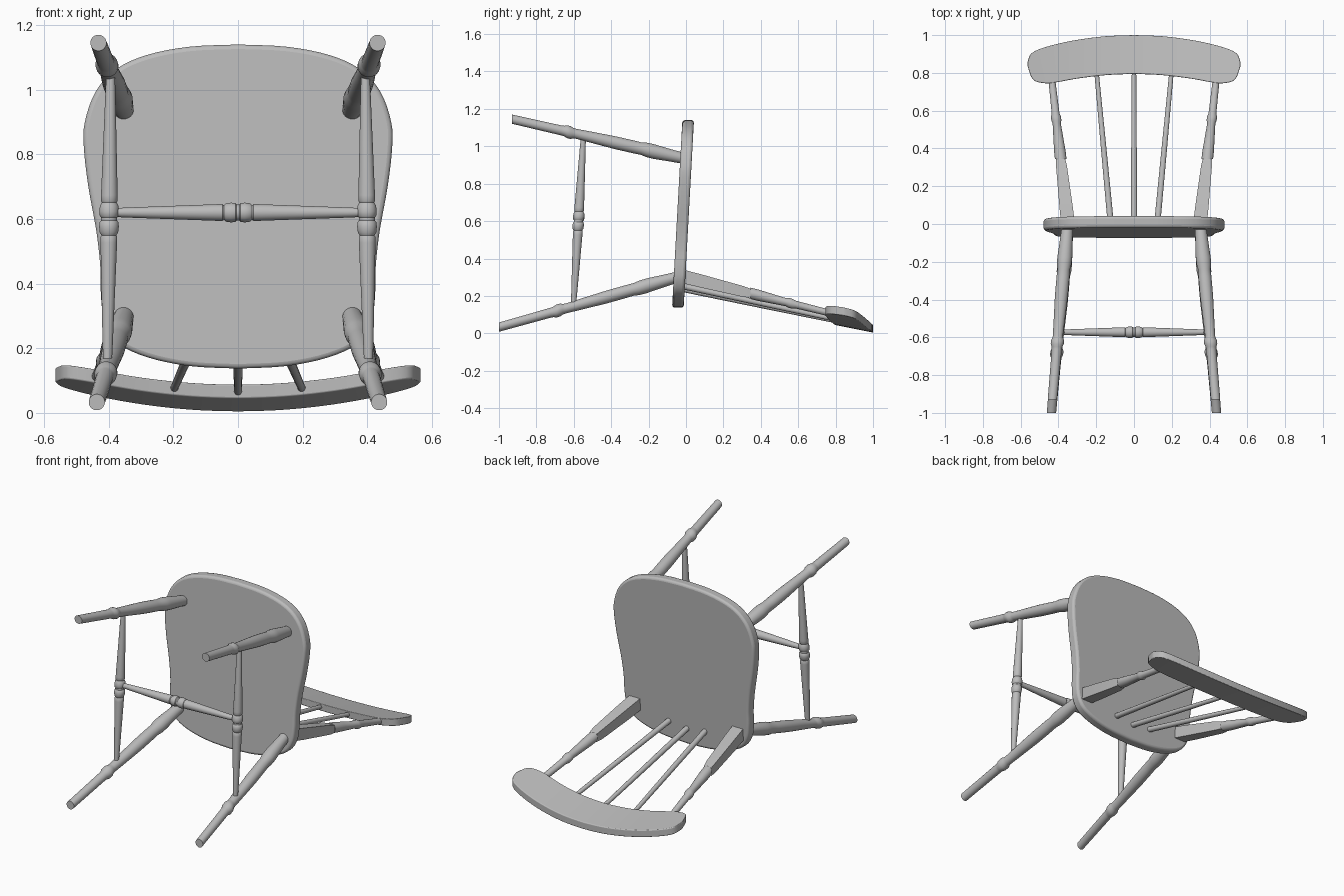
import bpy, bmesh, math
from mathutils import Vector

cube = bpy.data.objects.get("Cube")
if cube:
    bpy.data.objects.remove(cube, do_unlink=True)

grey = bpy.data.materials.new("plain grey")
grey.use_nodes = True
colour = (0.5, 0.5, 0.5, 1)
grey.diffuse_color = colour
grey.node_tree.nodes["Principled BSDF"].inputs["Base Color"].default_value = colour


def finish(name, bm, bevel=0):
    bmesh.ops.recalc_face_normals(bm, faces=bm.faces)
    mesh = bpy.data.meshes.new(name)
    bm.to_mesh(mesh)
    bm.free()
    mesh.materials.append(grey)
    obj = bpy.data.objects.new(name, mesh)
    bpy.context.collection.objects.link(obj)
    bpy.ops.object.select_all(action='DESELECT')
    obj.select_set(True)
    bpy.context.view_layer.objects.active = obj
    if bevel:
        mod = obj.modifiers.new("soft edge", 'BEVEL')
        mod.width, mod.segments, mod.limit_method = bevel, 3, 'ANGLE'
        mod.angle_limit = math.radians(40)
    bpy.ops.object.shade_smooth_by_angle(angle=math.radians(35))
    return obj


def turned(name, start, end, profile, sides=20):
    """Loft rings of (fraction, radius), cut square to the main axis."""
    start, end = Vector(start), Vector(end)
    along = end - start
    main = max(range(3), key=lambda i: abs(along[i]))
    u, v = [i for i in range(3) if i != main]
    bm = bmesh.new()
    rings = []
    for t, radius in profile:
        ring = []
        for k in range(sides):
            a = math.tau * (k + 0.5) / sides
            p = start + along * t
            p[u] += radius * math.cos(a)
            p[v] += radius * math.sin(a)
            ring.append(bm.verts.new(p))
        rings.append(ring)
    for a, b in zip(rings, rings[1:]):
        for k in range(sides):
            j = (k + 1) % sides
            bm.faces.new((a[k], a[j], b[j], b[k]))
    bm.faces.new(rings[0])
    bm.faces.new(rings[-1])
    return finish(name, bm)


def spline(points, steps=4):
    """Catmull-Rom curve through the points."""
    pts = [Vector(p) for p in points]
    pts = [2 * pts[0] - pts[1]] + pts + [2 * pts[-1] - pts[-2]]
    out = []
    for a, b, c, d in zip(pts, pts[1:], pts[2:], pts[3:]):
        for s in range(steps):
            t = s / steps
            out.append(0.5 * (2 * b + (c - a) * t + (2 * a - 5 * b + 4 * c - d) * t * t
                              + (3 * b - a - 3 * c + d) * t ** 3))
    return out + [pts[-2]]


# Seat: waisted outline, mirrored, thickened and slightly tilted
half = spline([(0, 1.14), (0.15, 1.133), (0.28, 1.108), (0.375, 1.065), (0.44, 0.995),
               (0.474, 0.9), (0.477, 0.82), (0.463, 0.7), (0.438, 0.56), (0.426, 0.45),
               (0.424, 0.36), (0.412, 0.28), (0.37, 0.215), (0.28, 0.172),
               (0.15, 0.145), (0, 0.137)])
outline = half + [Vector((-p.x, p.y)) for p in half[-2:0:-1]]
bm = bmesh.new()
under = [bm.verts.new((p.x, -0.082 + 0.055 * p.y, p.y)) for p in outline]
face = bm.faces.new(under)
lifted = bmesh.ops.extrude_face_region(bm, geom=[face])["geom"]
bmesh.ops.translate(bm, vec=(0, 0.062, 0),
                    verts=[g for g in lifted if isinstance(g, bmesh.types.BMVert)])
finish("seat", bm, 0.014)

# Crest rail: bowed board with rounded ends
upper = spline([(0, 1.0), (0.15, 0.994), (0.3, 0.975), (0.42, 0.95), (0.51, 0.922),
                (0.55, 0.895), (0.565, 0.85)])
lower = spline([(0, 0.795), (0.15, 0.788), (0.3, 0.77), (0.4, 0.752), (0.47, 0.745),
                (0.535, 0.765), (0.565, 0.84)])
bm = bmesh.new()
columns = []
pairs = list(zip(upper, lower))
mirrored = [(Vector((-a.x, a.y)), Vector((-b.x, b.y))) for a, b in pairs[:0:-1]]
for top, low in mirrored + pairs:
    section = []
    for p, depth in ((low, 0), (top, 0), (top, 0.043), (low, 0.043)):
        z = 0.045 - 0.2 * (p.y - 0.795) + 0.19 * p.x ** 2 + depth
        section.append(bm.verts.new((p.x, p.y, z)))
    columns.append(section)
for a, b in zip(columns, columns[1:]):
    for k in range(4):
        j = (k + 1) % 4
        bm.faces.new((a[k], a[j], b[j], b[k]))
bm.faces.new(columns[0])
bm.faces.new(columns[-1])
finish("crest_rail", bm, 0.01)

# Turning profiles: fraction along the part, radius
leg = [(0, 0.03), (0.08, 0.034), (0.18, 0.04), (0.22, 0.039), (0.25, 0.034), (0.29, 0.035),
       (0.4, 0.035), (0.52, 0.031), (0.63, 0.027), (0.645, 0.029), (0.66, 0.035),
       (0.68, 0.035), (0.695, 0.029), (0.71, 0.027), (1, 0.025)]
ends = [(0, 0.013), (0.08, 0.016), (0.25, 0.021), (0.42, 0.026), (0.44, 0.026),
        (0.445, 0.023), (0.455, 0.029), (0.475, 0.031), (0.49, 0.029), (0.495, 0.025)]
stretcher = ends + [(1 - t, r) for t, r in reversed(ends)]
post = [(0, 0.031), (0.08, 0.031), (0.2, 0.028), (0.42, 0.022), (0.46, 0.027), (0.5, 0.027),
        (0.54, 0.021), (1, 0.018)]

for side, s in (("left", 1), ("right", -1)):
    # Legs and the stretcher between them
    turned(f"front_leg_{side}", (s * 0.352, -0.01, 0.935), (s * 0.432, -0.93, 1.145), leg)
    turned(f"rear_leg_{side}", (s * 0.352, -0.04, 0.302), (s * 0.437, -1.0, 0.033), leg)
    turned(f"side_stretcher_{side}", (s * 0.394, -0.548, 1.06), (s * 0.404, -0.602, 0.14),
           stretcher)
    # Back post: squared tapering block, then a turned upper length
    foot, head = Vector((s * 0.347, -0.02, 0.305)), Vector((s * 0.438, 0.79, 0.103))
    middle = foot.lerp(head, 0.45)
    turned(f"back_post_block_{side}", foot, middle,
           [(0, 0.052), (0.3, 0.05), (0.9, 0.041), (1, 0.034)], 4)
    turned(f"back_post_{side}", middle, head, post)

turned("cross_stretcher", (-0.4, -0.573, 0.62), (0.4, -0.573, 0.62), stretcher)

# Back spindles fanning out to the rail
for name, s in (("left", 1), ("middle", 0), ("right", -1)):
    turned(f"back_spindle_{name}", (s * 0.12, -0.03, 0.24 + 0.015 * abs(s)),
           (s * 0.2, 0.82, 0.062 + 0.008 * abs(s)), [(0, 0.017), (0.5, 0.015), (1, 0.012)], 14)
